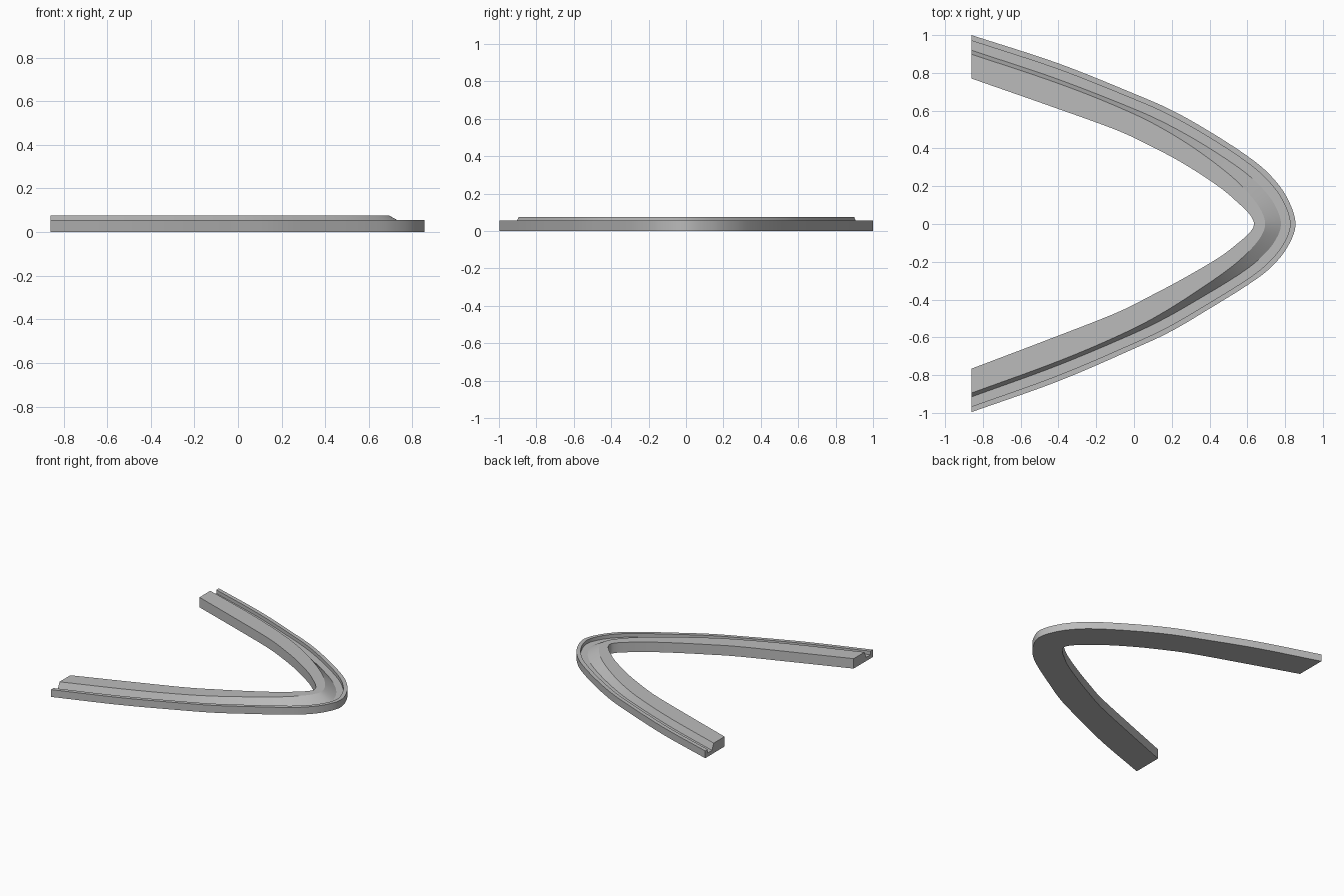
import bpy
import bmesh
from mathutils import Vector

if "Cube" in bpy.data.objects:
    bpy.data.objects.remove(bpy.data.objects["Cube"], do_unlink=True)

RIM_Z, FLOOR_Z, TOP_Z = 0.055, 0.028, 0.075
STEPS = 8

# Paired outer and inner edge points of one arm, from the open end to the bend
ARM = [
    ((-0.86, 1.0), (-0.86, 0.77)),
    ((-0.4, 0.85), (-0.44, 0.623)),
    ((0.0, 0.69), (-0.1, 0.5)),
    ((0.2, 0.602), (0.09, 0.412)),
    ((0.4, 0.49), (0.27, 0.315)),
    ((0.6, 0.36), (0.45, 0.197)),
    ((0.72, 0.26), (0.55, 0.113)),
    ((0.81, 0.14), (0.613, 0.05)),
]
BEND = (Vector((0.855, 0)), Vector((0.635, 0)))


def opposite(point):
    """Mirror a point to the other arm, which sits slightly closer in."""
    x, y = point
    return Vector((x, -y + min(0.1 * y, 0.03 * (x + 1))))


def smooth_path(points):
    """Catmull-Rom curve through the points."""
    padded = [2 * points[0] - points[1], *points, 2 * points[-1] - points[-2]]
    path = []
    for a, b, c, d in zip(padded, padded[1:], padded[2:], padded[3:]):
        for i in range(STEPS):
            t = i / STEPS
            path.append(0.5 * (2 * b + (c - a) * t
                               + (2 * a - 5 * b + 4 * c - d) * t ** 2
                               + (3 * b - a - 3 * c + d) * t ** 3))
    return path + [points[-1]]


def section(outer, inner):
    """Grooved cross-section; the groove's inner slope widens at the bend."""
    t = max(0, (outer.x + 0.3) / 1.155)
    crest = 0.44 + 0.29 * t * t
    profile = [(0, 0), (0, RIM_Z), (0.13, RIM_Z), (0.13, FLOOR_Z),
               (0.35, FLOOR_Z), (crest, TOP_Z), (1, TOP_Z), (1, 0)]
    return [outer.lerp(inner, f).to_3d() + Vector((0, 0, z)) for f, z in profile]


# Outer and inner edges of the whole curve
edges = []
for side in range(2):
    arm = [pair[side] for pair in ARM]
    edges.append(smooth_path([Vector(p) for p in arm] + [BEND[side]]
                             + [opposite(p) for p in reversed(arm)]))

# Sweep the section along the curve and cap both ends
bm = bmesh.new()
rings = [[bm.verts.new(p) for p in section(o, i)] for o, i in zip(*edges)]
for r, s in zip(rings, rings[1:]):
    for k in range(len(r)):
        n = (k + 1) % len(r)
        bm.faces.new((r[k], r[n], s[n], s[k]))
bm.faces.new(rings[0])
bm.faces.new(rings[-1])
bmesh.ops.recalc_face_normals(bm, faces=bm.faces)
mesh = bpy.data.meshes.new("curved_grooved_rail")
bm.to_mesh(mesh)
bm.free()

rail = bpy.data.objects.new("curved_grooved_rail", mesh)
bpy.context.collection.objects.link(rail)

# Plain grey finish
grey = bpy.data.materials.new("plain grey")
grey.use_nodes = True
color = (0.5, 0.5, 0.5, 1)
grey.diffuse_color = color
grey.node_tree.nodes["Principled BSDF"].inputs["Base Color"].default_value = color
mesh.materials.append(grey)

bpy.ops.object.select_all(action="DESELECT")
rail.select_set(True)
bpy.context.view_layer.objects.active = rail
bpy.ops.object.shade_smooth_by_angle(angle=0.4)
